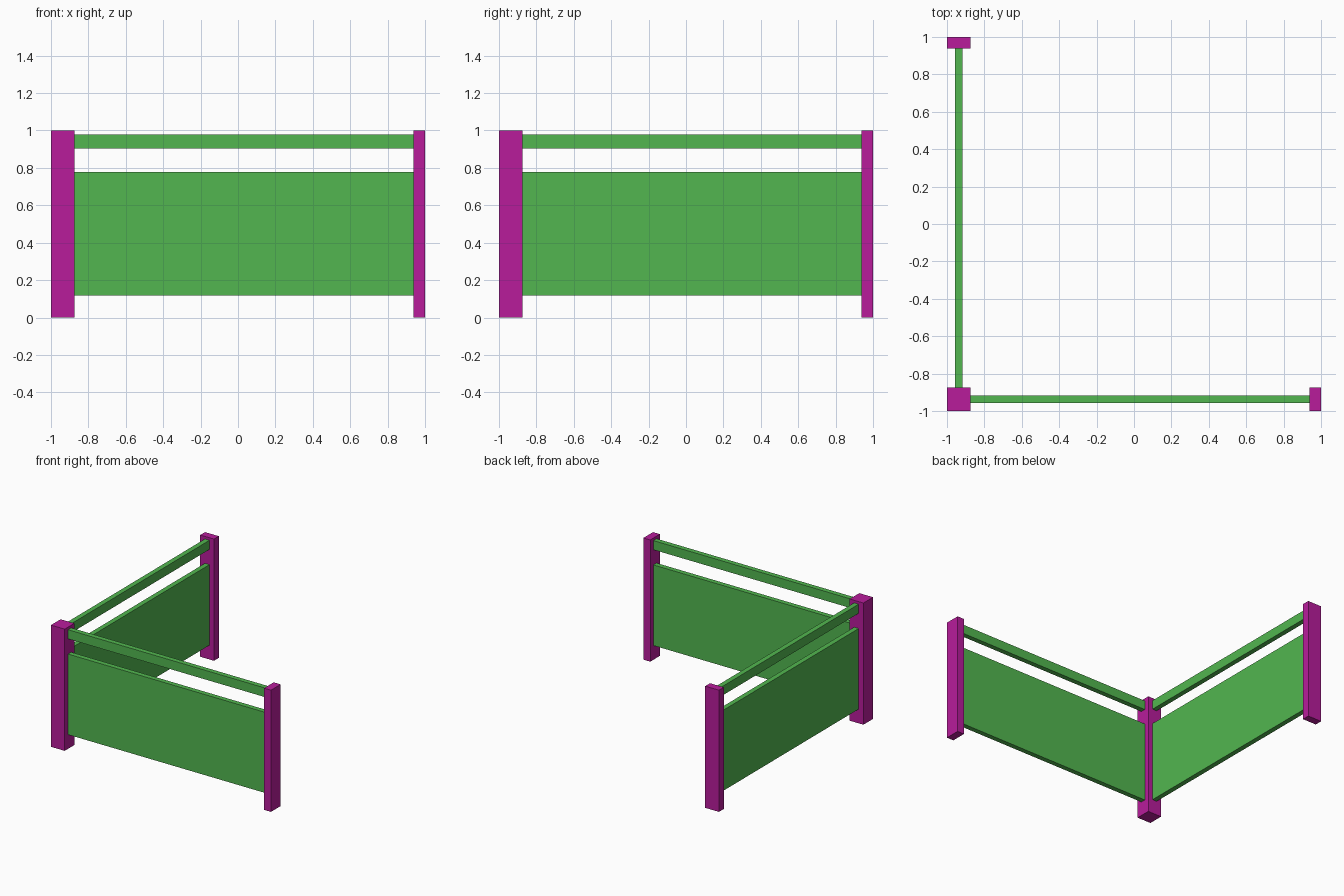
import bpy

if "Cube" in bpy.data.objects:
    bpy.data.objects.remove(bpy.data.objects["Cube"])


def material(name, color):
    m = bpy.data.materials.new(name)
    m.diffuse_color = color
    m.use_nodes = True
    m.node_tree.nodes["Principled BSDF"].inputs["Base Color"].default_value = m.diffuse_color
    return m


POST = material("magenta", (0.48, 0.012, 0.33, 1))
GREEN = material("green", (0.085, 0.47, 0.08, 1))


def box(name, x, y, z, mat):
    """Axis-aligned box from (min, max) ranges."""
    bpy.ops.mesh.primitive_cube_add(
        size=1, location=[(r[0] + r[1]) / 2 for r in (x, y, z)])
    ob = bpy.context.object
    ob.name = name
    ob.scale = [r[1] - r[0] for r in (x, y, z)]
    bpy.ops.object.transform_apply(location=False, rotation=False, scale=True)
    ob.data.materials.append(mat)
    return ob


wide = (-1, -0.875)          # full post width
end = (0.9375, 1)            # half-width end post
span = (-0.875, 0.9375)      # gap between posts
thick = (-0.957, -0.916)     # board thickness
full = (0, 1)

# Posts
box("corner_post", wide, wide, full, POST)
box("right_end_post", end, wide, full, POST)
box("back_end_post", wide, end, full, POST)

# Broad panel and top rail on each side
for part, z in (("panel", (0.117, 0.779)), ("top_rail", (0.904, 0.979))):
    box("front_" + part, span, thick, z, GREEN)
    box("left_" + part, thick, span, z, GREEN)
